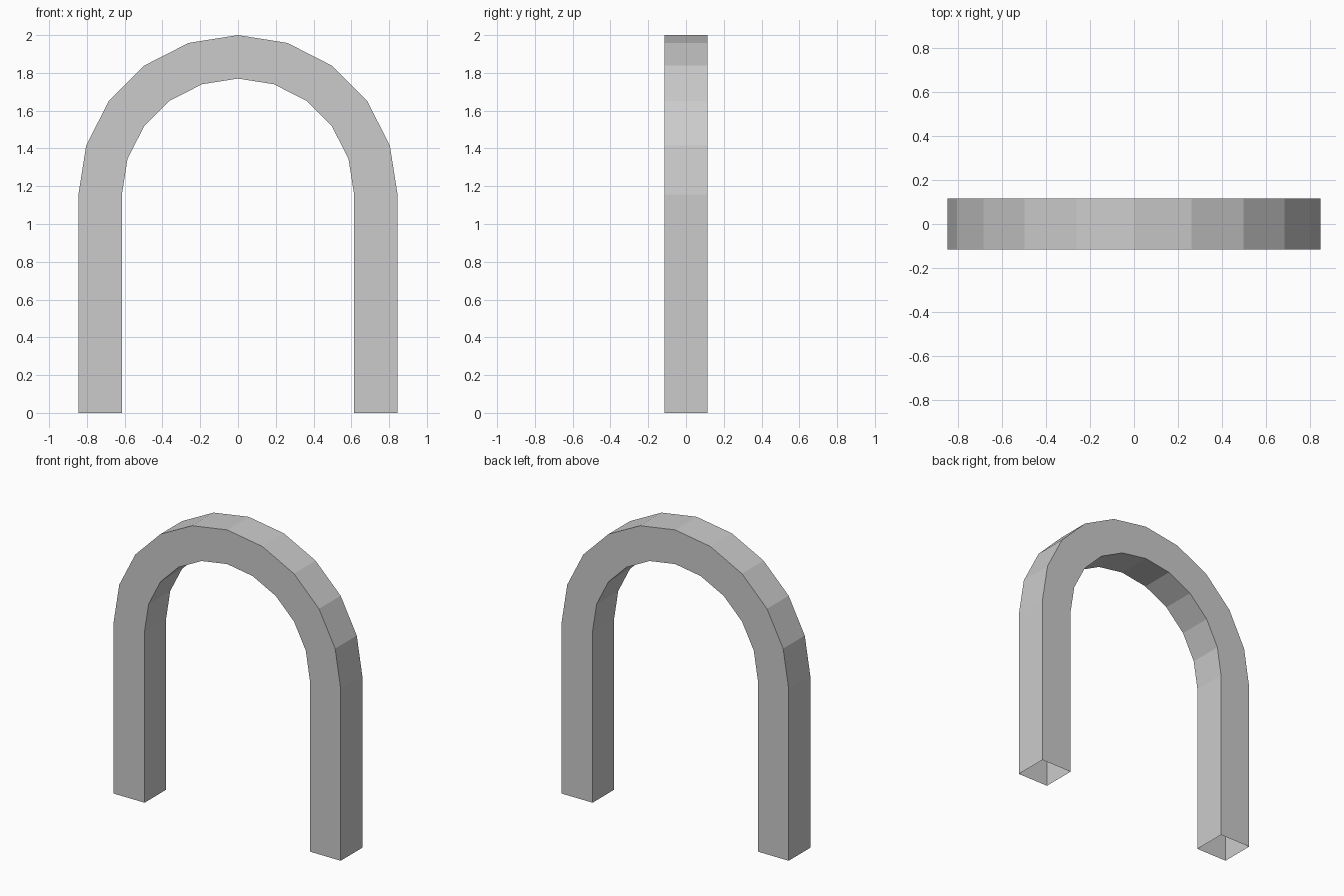
import bpy
import bmesh
from math import cos, sin, pi

if "Cube" in bpy.data.objects:
    bpy.data.objects.remove(bpy.data.objects["Cube"])

OUTER, INNER = 0.845, 0.615   # arch radii
HALF_DEPTH = 0.115
SPRING = 1.155                # height where the legs meet the arch
SEGMENTS = 10

# Path stations as (direction x, direction z, base height): foot, arch, foot
stations = [(1, 0, 0)]
stations += [(cos(pi * i / SEGMENTS), sin(pi * i / SEGMENTS), SPRING)
             for i in range(SEGMENTS + 1)]
stations += [(-1, 0, 0)]

bm = bmesh.new()


def section(dx, dz, base):
    """Square cross-section at one station of the path."""
    corners = [(OUTER, -HALF_DEPTH), (OUTER, HALF_DEPTH),
               (INNER, HALF_DEPTH), (INNER, -HALF_DEPTH)]
    return [bm.verts.new((r * dx, y, base + r * dz)) for r, y in corners]


# Square tube swept along the path, open underneath both feet
rings = [section(*s) for s in stations]
for a, b in zip(rings, rings[1:]):
    for i in range(4):
        j = (i + 1) % 4
        bm.faces.new((a[i], a[j], b[j], b[i]))

mesh = bpy.data.meshes.new("arch")
bm.to_mesh(mesh)
bm.free()
arch = bpy.data.objects.new("arch", mesh)
bpy.context.collection.objects.link(arch)
